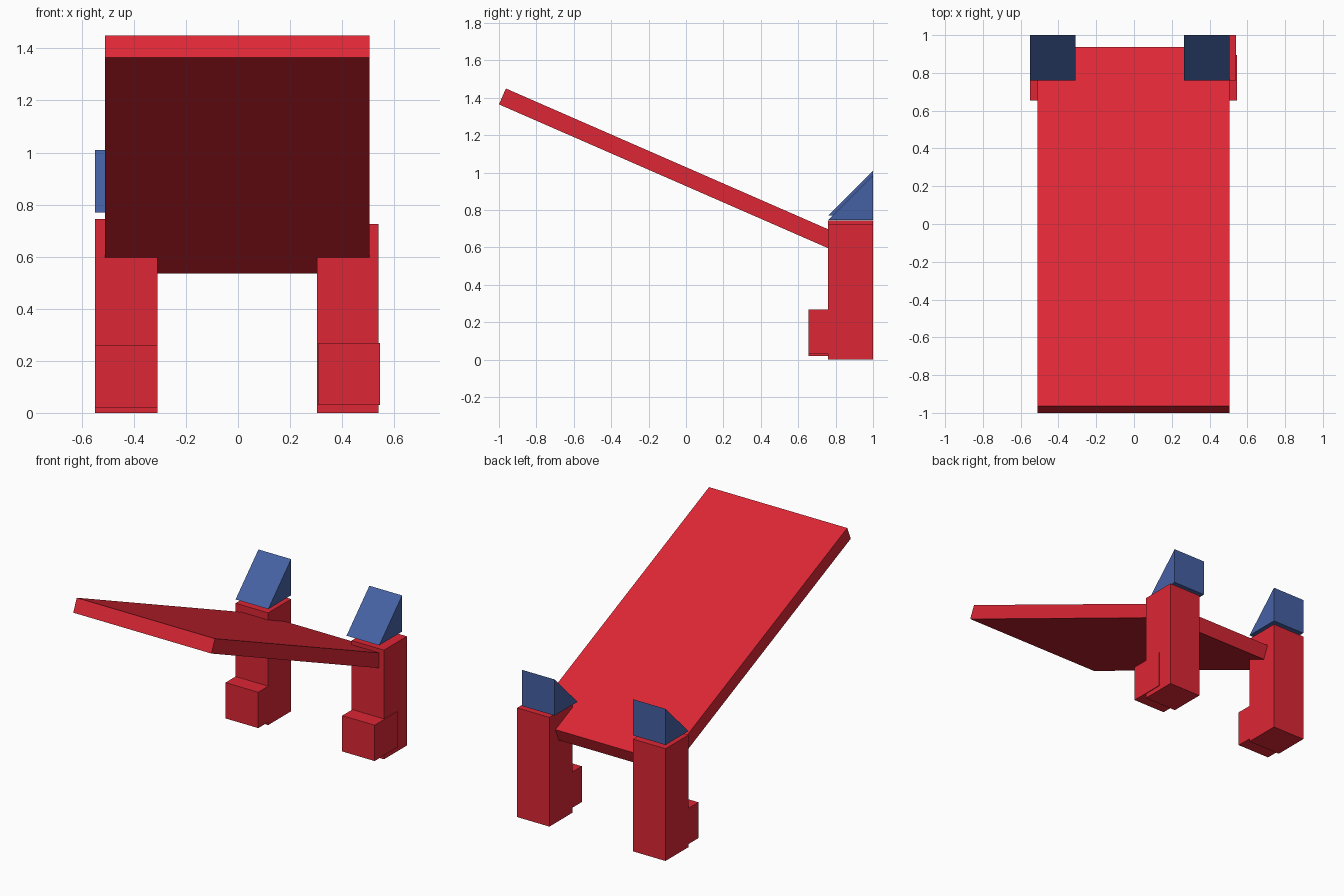
import bpy

if "Cube" in bpy.data.objects:
    bpy.data.objects.remove(bpy.data.objects["Cube"])


def material(name, color):
    m = bpy.data.materials.new(name)
    m.diffuse_color = color
    m.use_nodes = True
    m.node_tree.nodes["Principled BSDF"].inputs["Base Color"].default_value = m.diffuse_color
    return m


red = material("red", (0.72, 0.02, 0.035, 1))
blue = material("blue", (0.06, 0.12, 0.37, 1))


def prism(name, profile, x0, x1, mat):
    """Extrude a (y, z) profile, counter-clockwise seen from +x, along x."""
    n = len(profile)
    verts = [(x, y, z) for x in (x0, x1) for y, z in profile]
    faces = [list(range(n))[::-1], list(range(n, 2 * n))]
    faces += [(i, (i + 1) % n, n + (i + 1) % n, n + i) for i in range(n)]
    mesh = bpy.data.meshes.new(name)
    mesh.from_pydata(verts, [], faces)
    mesh.materials.append(mat)
    ob = bpy.data.objects.new(name, mesh)
    bpy.context.collection.objects.link(ob)
    return ob


def box(name, x0, x1, y0, y1, z0, z1, mat):
    return prism(name, [(y0, z0), (y1, z0), (y1, z1), (y0, z1)], x0, x1, mat)


# Sloping plank
prism("plank", [(-1, 1.365), (0.9, 0.535), (0.937, 0.62), (-0.963, 1.45)],
      -0.51, 0.505, red)

# Posts with a foot block in front and a wedge floating just above
# side, post x, post top, foot x, foot bottom, wedge x, wedge bottom
SIDES = [
    ("left", (-0.55, -0.31), 0.745, (-0.55, -0.31), 0.02, (-0.55, -0.31), 0.77),
    ("right", (0.303, 0.54), 0.725, (0.307, 0.545), 0.03, (0.265, 0.505), 0.747),
]
for side, post, top, foot, foot_z, wedge, wedge_z in SIDES:
    box(side + "_post", *post, 0.76, 1, 0, top, red)
    box(side + "_foot", *foot, 0.655, 0.895, foot_z, foot_z + 0.238, red)
    prism(side + "_wedge",
          [(0.76, wedge_z), (1, wedge_z), (1, wedge_z + 0.24)], *wedge, blue)
